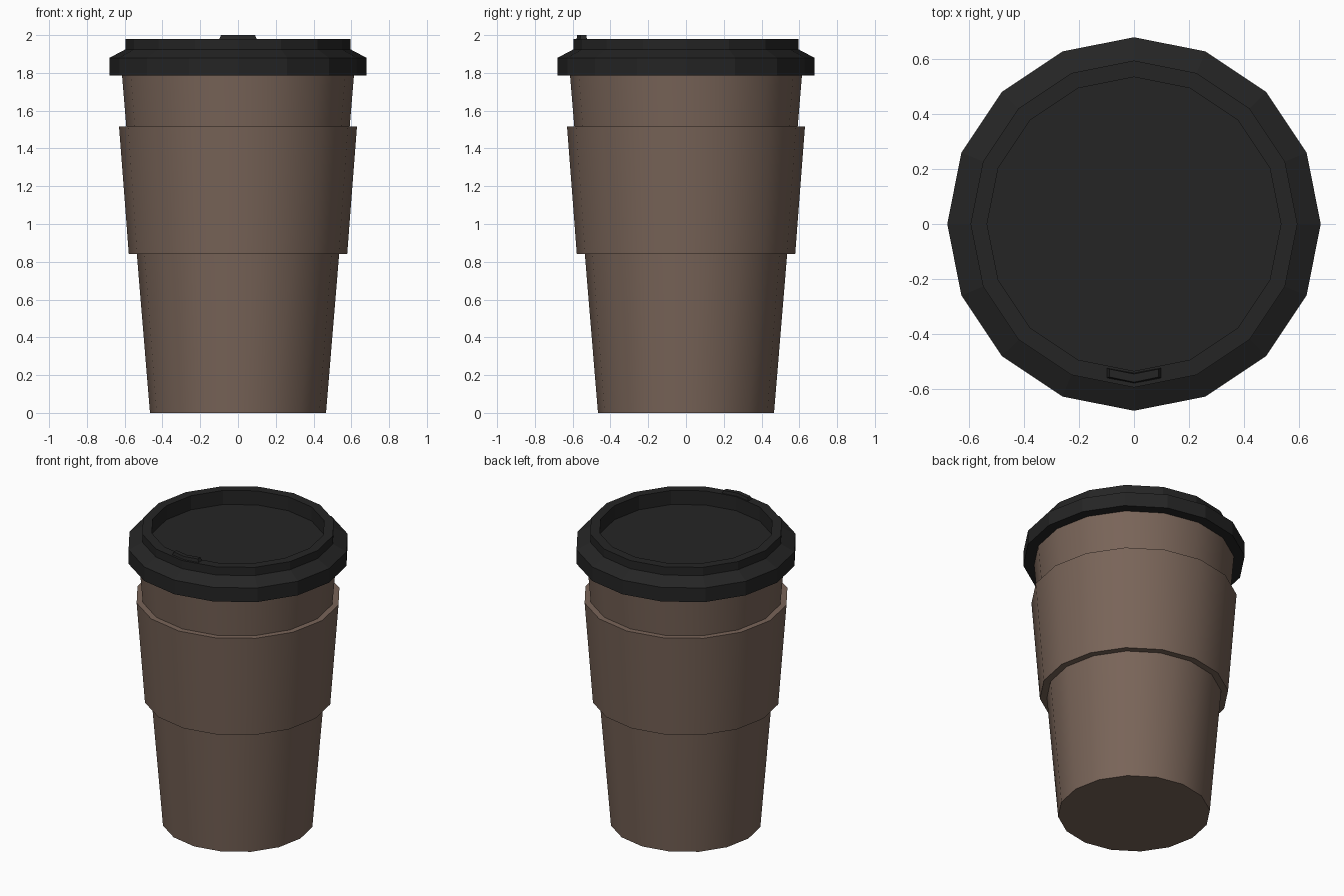
import bpy, bmesh, math

if "Cube" in bpy.data.objects:
    bpy.data.objects.remove(bpy.data.objects["Cube"])

SIDES = 16


def material(name, rgb):
    m = bpy.data.materials.new(name)
    m.diffuse_color = (*rgb, 1.0)
    m.use_nodes = True
    m.node_tree.nodes["Principled BSDF"].inputs["Base Color"].default_value = m.diffuse_color
    return m


brown = material("brown_card", (0.19, 0.128, 0.098))
black = material("black_plastic", (0.018, 0.018, 0.018))


def finish(bm, name, mat, smooth):
    bmesh.ops.recalc_face_normals(bm, faces=bm.faces)
    mesh = bpy.data.meshes.new(name)
    bm.to_mesh(mesh)
    bm.free()
    mesh.materials.append(mat)
    ob = bpy.data.objects.new(name, mesh)
    bpy.context.collection.objects.link(ob)
    if smooth:
        bpy.ops.object.select_all(action='DESELECT')
        ob.select_set(True)
        bpy.context.view_layer.objects.active = ob
        bpy.ops.object.shade_smooth_by_angle(angle=math.radians(35))
    return ob


def lathe(name, profile, mat, smooth=False, cap_start=False, cap_end=False, loop=False):
    """Revolve (radius, z) points into a 16-sided shell."""
    bm = bmesh.new()
    rings = []
    for r, z in profile:
        rings.append([bm.verts.new((r * math.cos(2 * math.pi * i / SIDES),
                                    r * math.sin(2 * math.pi * i / SIDES), z))
                      for i in range(SIDES)])
    pairs = list(zip(rings, rings[1:]))
    if loop:
        pairs.append((rings[-1], rings[0]))
    for a, b in pairs:
        for i in range(SIDES):
            j = (i + 1) % SIDES
            bm.faces.new((a[i], a[j], b[j], b[i]))
    if cap_start:
        bm.faces.new(rings[0])
    if cap_end:
        bm.faces.new(rings[-1])
    return finish(bm, name, mat, smooth)


# Tapered cup
lathe("cup", [(0.466, 0.0), (0.615, 1.80)], brown, True, True, True)

# Raised sleeve around the cup
lathe("sleeve", [(0.53, 0.84), (0.578, 0.84), (0.63, 1.517), (0.587, 1.517)],
      brown, True, loop=True)

# Lid: overhanging skirt, sloped shoulder, raised rim and sunken top
lathe("lid", [(0.60, 1.785), (0.68, 1.785), (0.68, 1.88), (0.595, 1.925),
              (0.595, 1.98), (0.535, 1.98), (0.535, 1.885)],
      black, False, True, True)

# Small raised sip tab following the rim at the front
bm = bmesh.new()


def tab_ring(half, grow, z):
    pts = [(-half, -0.523 + grow), (0, -0.541 + grow), (half, -0.523 + grow),
           (half, -0.562 - grow), (0, -0.581 - grow), (-half, -0.562 - grow)]
    return [bm.verts.new((x, y, z)) for x, y in pts]


low, high = tab_ring(0.103, 0.0, 1.97), tab_ring(0.09, -0.005, 2.0)
for i in range(6):
    j = (i + 1) % 6
    bm.faces.new((low[i], low[j], high[j], high[i]))
for ring in (low, high):
    bm.faces.new((ring[0], ring[1], ring[4], ring[5]))
    bm.faces.new((ring[1], ring[2], ring[3], ring[4]))
finish(bm, "sip_tab", black, False)
